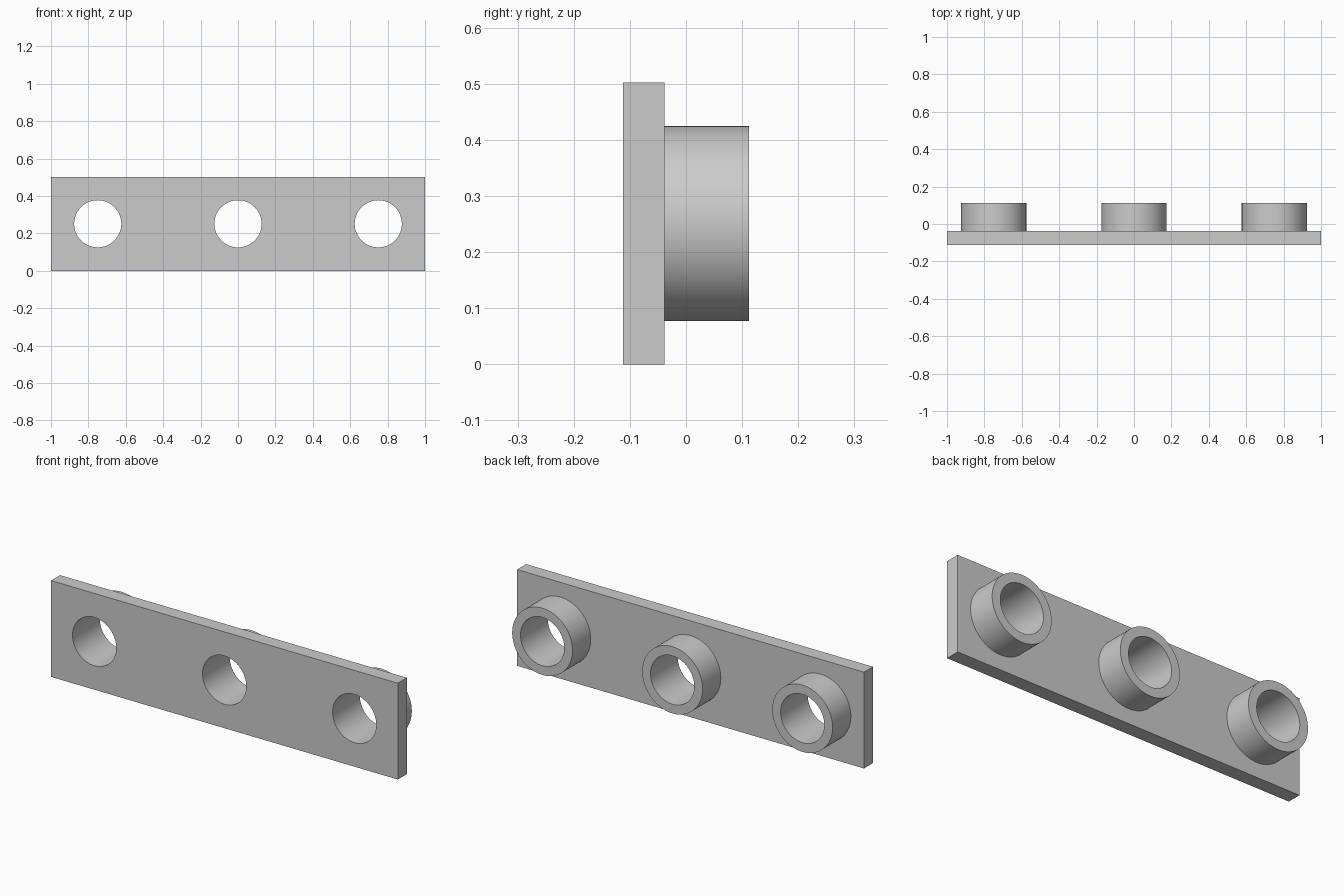
import bpy, bmesh, math
from mathutils import Matrix, Vector

cube = bpy.data.objects.get("Cube")
if cube:
    bpy.data.objects.remove(cube, do_unlink=True)

LENGTH, HEIGHT = 2.0, 0.502
FRONT, PLATE_BACK, BACK = -0.112, -0.038, 0.112
HOLE_R, COLLAR_R, SPACING, SIDES = 0.126, 0.174, 0.75, 96
MID_Z = HEIGHT / 2

grey = bpy.data.materials.new("plain grey")
grey.use_nodes = True
color = (0.6, 0.6, 0.6, 1)
grey.diffuse_color = color
grey.node_tree.nodes["Principled BSDF"].inputs["Base Color"].default_value = color


def make_object(name, bm):
    bmesh.ops.recalc_face_normals(bm, faces=bm.faces)
    mesh = bpy.data.meshes.new(name)
    bm.to_mesh(mesh)
    bm.free()
    mesh.materials.append(grey)
    obj = bpy.data.objects.new(name, mesh)
    bpy.context.collection.objects.link(obj)
    return obj


def activate(obj):
    bpy.ops.object.select_all(action="DESELECT")
    obj.select_set(True)
    bpy.context.view_layer.objects.active = obj


def smooth(obj):
    activate(obj)
    bpy.ops.object.shade_smooth_by_angle(angle=math.radians(30))


# Flat rectangular plate
bm = bmesh.new()
bmesh.ops.create_cube(bm, size=1)
bmesh.ops.scale(bm, verts=bm.verts, vec=(LENGTH, PLATE_BACK - FRONT, HEIGHT))
bmesh.ops.translate(bm, verts=bm.verts, vec=(0, (FRONT + PLATE_BACK) / 2, MID_Z))
plate = make_object("plate", bm)

# Three round holes through the plate
bm = bmesh.new()
for i in (-1, 0, 1):
    place = Matrix.Translation((i * SPACING, 0, MID_Z)) @ Matrix.Rotation(math.pi / 2, 4, "X")
    bmesh.ops.create_cone(bm, cap_ends=True, segments=SIDES, radius1=HOLE_R,
                          radius2=HOLE_R, depth=1, matrix=place)
cutter = make_object("hole_cutter", bm)
cutter.hide_render = True
cut = plate.modifiers.new("holes", "BOOLEAN")
cut.operation, cut.solver, cut.object = "DIFFERENCE", "EXACT", cutter
activate(plate)
bpy.ops.object.modifier_apply(modifier=cut.name)
bpy.data.objects.remove(cutter, do_unlink=True)
smooth(plate)

# Hollow collars on the back, open where they meet the plate
for name, i in (("right_collar", -1), ("middle_collar", 0), ("left_collar", 1)):
    bm = bmesh.new()
    profile = [(COLLAR_R, PLATE_BACK), (COLLAR_R, BACK), (HOLE_R, BACK), (HOLE_R, PLATE_BACK)]
    verts = [bm.verts.new((r, y, 0)) for r, y in profile]
    edges = [bm.edges.new(pair) for pair in zip(verts, verts[1:])]
    bmesh.ops.spin(bm, geom=verts + edges, cent=(0, 0, 0), axis=(0, 1, 0),
                   angle=math.tau, steps=SIDES, use_merge=True)
    bmesh.ops.remove_doubles(bm, verts=bm.verts, dist=1e-5)
    # Face outward: the end rim must point to the back
    bmesh.ops.recalc_face_normals(bm, faces=bm.faces)
    bmesh.ops.translate(bm, verts=bm.verts, vec=Vector((i * SPACING, 0, MID_Z)))
    smooth(make_object(name, bm))
